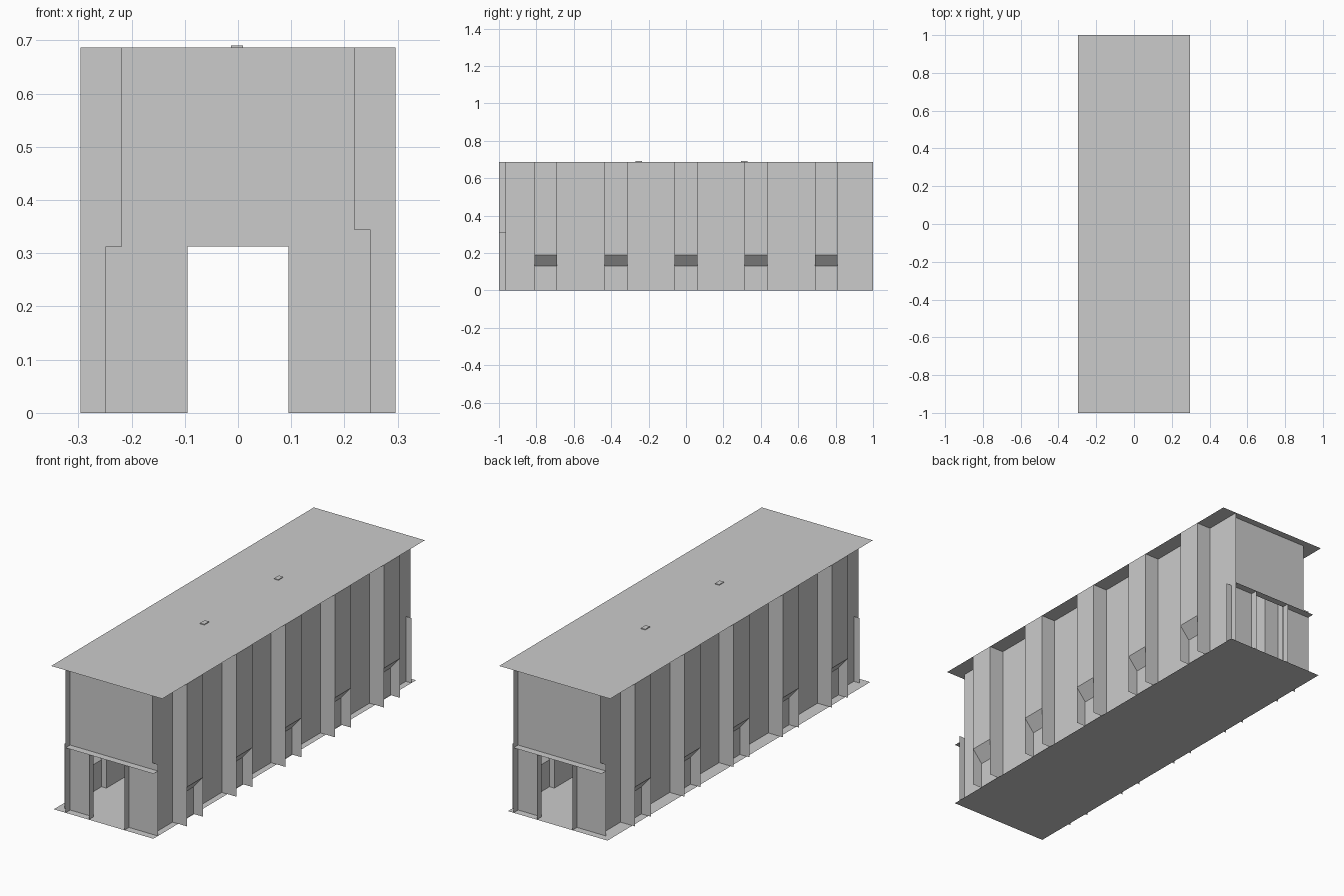
import bpy, bmesh

if "Cube" in bpy.data.objects:
    bpy.data.objects.remove(bpy.data.objects["Cube"])

H = 0.687            # roof height
WALL = 0.219         # main side wall
OUT = 0.296          # outer face of the piers
REC = 0.245          # recessed foot of the piers
END = 0.965          # end wall plane
DOOR, DOOR_H = 0.095, 0.313
BAYS = [-0.75, -0.375, 0.0, 0.375, 0.75]
HALF = 0.061         # half width of a pier


def sheet(name, polys, s=1):
    """Flat panels from polygons; s=-1 turns them half round the z axis."""
    bm = bmesh.new()
    for poly in polys:
        bm.faces.new([bm.verts.new((s * x, s * y, z)) for x, y, z in poly])
    bmesh.ops.remove_doubles(bm, verts=bm.verts, dist=1e-5)
    me = bpy.data.meshes.new(name)
    bm.to_mesh(me)
    bm.free()
    ob = bpy.data.objects.new(name, me)
    bpy.context.collection.objects.link(ob)
    return ob


def x_panel(x, y0, y1, z0, z1):
    return [(x, y0, z0), (x, y1, z0), (x, y1, z1), (x, y0, z1)]


def z_panel(x0, x1, y0, y1, z):
    return [(x0, y0, z), (x1, y0, z), (x1, y1, z), (x0, y1, z)]


# roof and floor
sheet("roof", [z_panel(-OUT, OUT, -1, 1, H)])
sheet("floor", [z_panel(-0.282, 0.249, -1, 1, 0)])

# roof lamps showing just above the roof
for y in (-0.252, 0.312):
    bpy.ops.mesh.primitive_cube_add(size=1, location=(-0.002, y, H - 0.004))
    ob = bpy.context.object
    ob.name = "roof_lamp"
    ob.scale = (0.023, 0.036, 0.015)

for s, side, end in ((1, "right", "front"), (-1, "left", "back")):
    # plain wall stretches between the piers; the far end runs on as a wing
    stops = [-END]
    for c in BAYS:
        stops += [c - HALF, c + HALF]
    stops.append(1.0)
    sheet(side + "_wall", [x_panel(WALL, a, b, 0, H)
                           for a, b in zip(stops[::2], stops[1::2])], s)

    # piers: full-height cheeks, outer panel, sloped underside, recessed foot
    for c in BAYS:
        a, b = c - HALF, c + HALF
        polys = [[(WALL, y, 0), (OUT, y, 0), (OUT, y, H), (WALL, y, H)]
                 for y in (a, b)]
        polys.append(x_panel(OUT, a, b, 0.19, H))
        polys.append([(REC, a, 0.13), (REC, b, 0.13), (OUT, b, 0.19), (OUT, a, 0.19)])
        polys.append(x_panel(REC, a, b, 0, 0.13))
        sheet(side + "_pier", polys, s)

    # end wall with doorway, wider at the bottom
    y = -END
    outlines = [
        [(-0.249, 0), (-DOOR, 0), (-DOOR, DOOR_H), (-0.249, DOOR_H)],
        [(DOOR, 0), (0.249, 0), (0.249, 0.345), (WALL, 0.345), (DOOR, DOOR_H)],
        [(-WALL, DOOR_H), (-DOOR, DOOR_H), (DOOR, DOOR_H), (WALL, 0.345),
         (WALL, H), (-WALL, H)],
    ]
    sheet(end + "_wall", [[(x, y, z) for x, z in o] for o in outlines], s)

    # ledge over the doorway and the two jambs
    sheet(end + "_ledge", [z_panel(-WALL, 0.249, -1, -END, DOOR_H)], s)
    sheet(end + "_door_jambs", [x_panel(x, -1, -END, 0, DOOR_H)
                                for x in (-DOOR, DOOR)], s)
